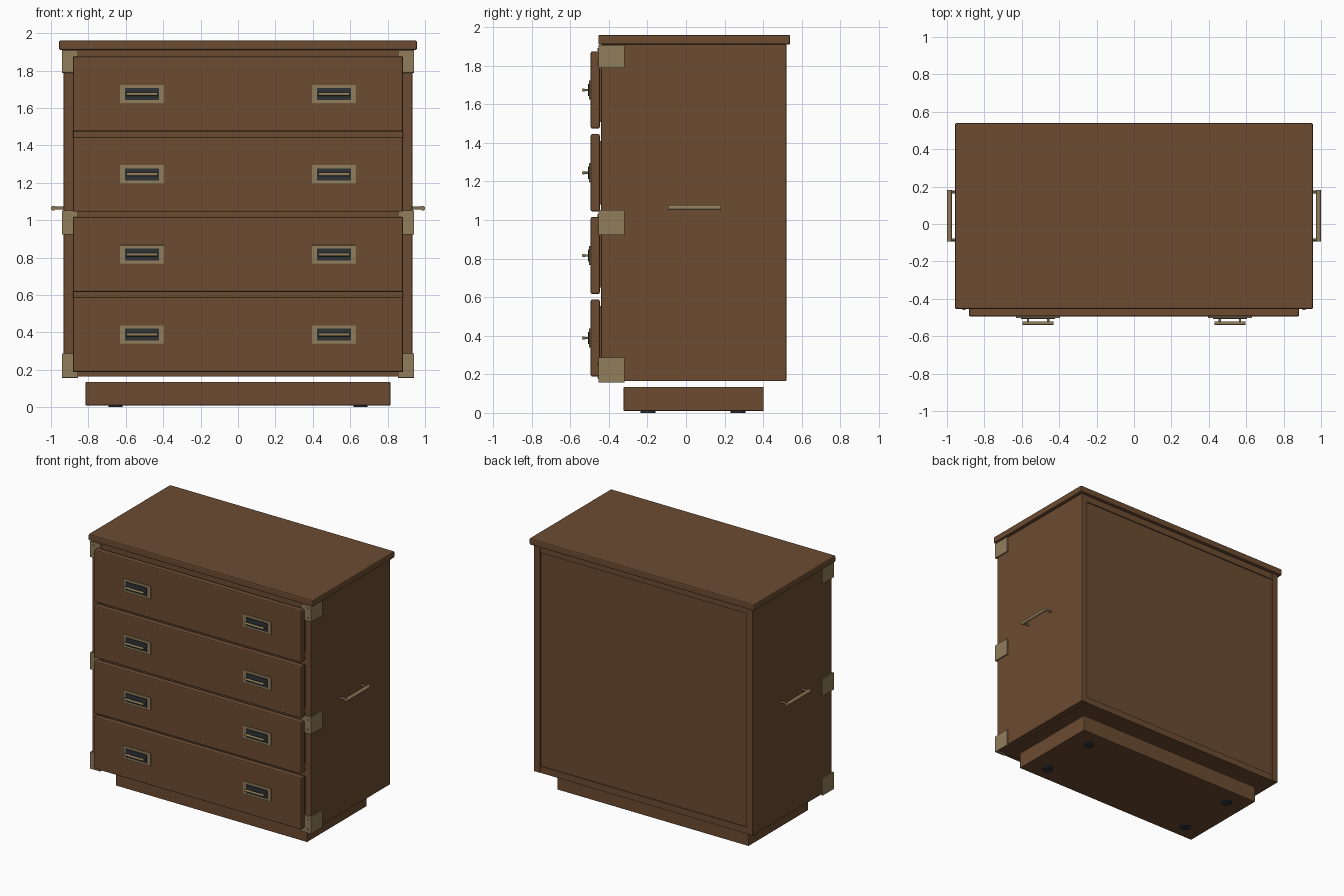
import bpy, math

if "Cube" in bpy.data.objects:
    bpy.data.objects.remove(bpy.data.objects["Cube"])


def material(name, rgb):
    m = bpy.data.materials.new(name)
    m.diffuse_color = (*rgb, 1)
    m.use_nodes = True
    m.node_tree.nodes["Principled BSDF"].inputs["Base Color"].default_value = m.diffuse_color
    return m


WOOD = material("brown wood", (0.150, 0.072, 0.031))
BRASS = material("aged brass", (0.283, 0.205, 0.105))
DARK = material("dark recess", (0.026, 0.034, 0.038))


def box(name, x0, x1, y0, y1, z0, z1, mat, bevel=0.0):
    bpy.ops.mesh.primitive_cube_add(size=1, location=((x0 + x1) / 2, (y0 + y1) / 2, (z0 + z1) / 2))
    o = bpy.context.object
    o.name = name
    o.scale = (abs(x1 - x0), y1 - y0, z1 - z0)
    bpy.ops.object.transform_apply(location=False, rotation=False, scale=True)
    o.data.materials.append(mat)
    if bevel:
        b = o.modifiers.new("soft edge", 'BEVEL')
        b.width, b.segments = bevel, 2
    return o


def rod(name, centre, radius, length, axis, mat, sides=16):
    rot = {'X': (0, math.pi / 2, 0), 'Y': (math.pi / 2, 0, 0), 'Z': (0, 0, 0)}[axis]
    bpy.ops.mesh.primitive_cylinder_add(vertices=sides, radius=radius, depth=length,
                                        location=centre, rotation=rot)
    o = bpy.context.object
    o.name = name
    o.data.materials.append(mat)
    bpy.ops.object.shade_smooth_by_angle()
    return o


# Carcass
box("top_board", -0.957, 0.957, -0.455, 0.54, 1.91, 1.96, WOOD, 0.008)
for s, side in ((-1, "left"), (1, "right")):
    box(side + "_side_panel", s * 0.88, s * 0.932, -0.44, 0.52, 0.165, 1.91, WOOD, 0.003)
box("bottom_panel", -0.88, 0.88, -0.435, 0.515, 0.165, 0.215, WOOD)
box("upper_panel", -0.88, 0.88, -0.435, 0.515, 1.86, 1.91, WOOD)
box("back_panel", -0.88, 0.88, 0.485, 0.507, 0.215, 1.86, WOOD)
for i, z in enumerate((0.604, 1.03, 1.46)):
    box(f"drawer_divider_{i + 1}", -0.88, 0.88, -0.435, 0.485, z - 0.025, z + 0.025, WOOD)

# Plinth and feet
box("plinth", -0.815, 0.815, -0.323, 0.403, 0.01, 0.135, WOOD, 0.004)
for x in (-0.655, 0.655):
    for y in (-0.197, 0.27):
        rod("foot_pad", (x, y, 0.006), 0.038, 0.012, 'Z', DARK, 24)

# Drawers with flush plates and pull bars
for i, z in enumerate((0.388, 0.816, 1.245, 1.674)):
    n = f"drawer_{i + 1}"
    box(n + "_front", -0.883, 0.883, -0.494, -0.447, z - 0.2, z + 0.2, WOOD, 0.008)
    box(n + "_box", -0.84, 0.84, -0.447, 0.42, z - 0.165, z + 0.165, WOOD)
    for x in (-0.513, 0.513):
        box(n + "_pull_plate", x - 0.118, x + 0.118, -0.502, -0.494, z - 0.05, z + 0.05, BRASS, 0.002)
        box(n + "_pull_recess", x - 0.091, x + 0.091, -0.508, -0.502, z - 0.032, z + 0.032, DARK)
        rod(n + "_pull_bar", (x, -0.531, z), 0.009, 0.165, 'X', BRASS)
        for dx in (-0.054, 0.054):
            rod(n + "_pull_post", (x + dx, -0.518, z), 0.006, 0.026, 'Y', BRASS, 12)

# Corner brackets and side carrying handles
for s, side in ((-1, "left"), (1, "right")):
    for level, z0, z1 in (("lower", 0.157, 0.287), ("middle", 0.923, 1.053), ("upper", 1.788, 1.909)):
        xs = sorted((s * 0.931, s * 0.942))
        box(f"{side}_{level}_bracket_side", *xs, -0.455, -0.318, z0, z1, BRASS, 0.002)
        xs = sorted((s * 0.855, s * 0.942))
        box(f"{side}_{level}_bracket_front", *xs, -0.455, -0.44, z0, z1, BRASS, 0.002)
        for dz in (-0.035, 0.035):
            rod(f"{side}_{level}_screw", (s * 0.91, -0.456, (z0 + z1) / 2 + dz), 0.008, 0.008, 'Y', BRASS, 12)
    rod(side + "_handle_bar", (s * 0.987, 0.043, 1.064), 0.013, 0.275, 'Y', BRASS, 20)
    for y in (-0.085, 0.171):
        rod(side + "_handle_post", (s * 0.957, y, 1.064), 0.008, 0.06, 'X', BRASS, 12)
